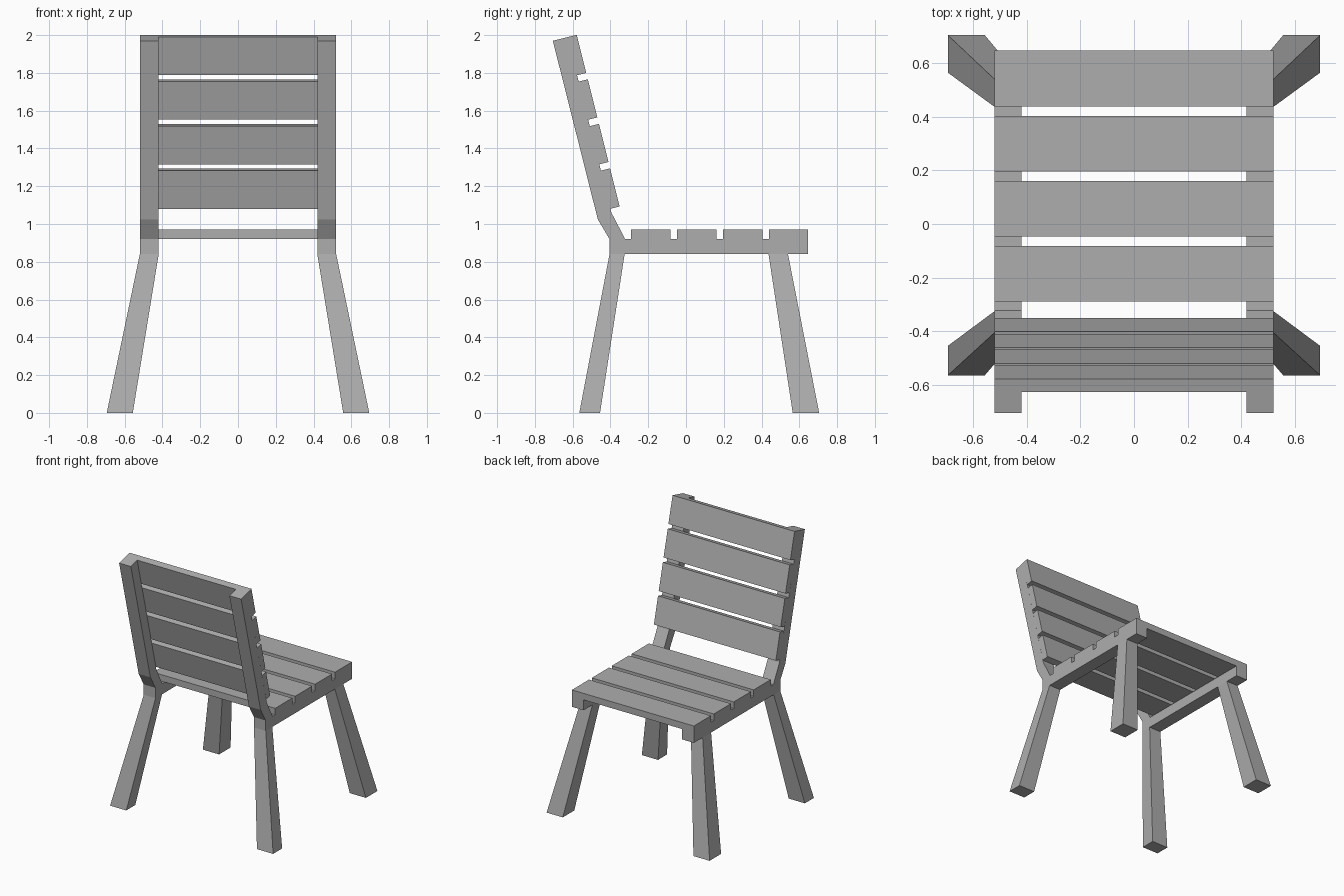
import bpy, bmesh
from mathutils import Vector

if "Cube" in bpy.data.objects:
    bpy.data.objects.remove(bpy.data.objects["Cube"])

wood = bpy.data.materials.new("grey paint")
wood.diffuse_color = (0.42, 0.42, 0.42, 1)
wood.use_nodes = True
wood.node_tree.nodes["Principled BSDF"].inputs["Base Color"].default_value = wood.diffuse_color

X_IN, X_OUT = 0.42, 0.52      # side frame thickness range
SLAT_W, PITCH, SLAT_T = 0.208, 0.243, 0.05


def loft(name, ring_a, ring_b, mirror=False):
    """Solid between two matching rings of points, optionally mirrored in x."""
    bm = bmesh.new()
    a = [bm.verts.new(p) for p in ring_a]
    b = [bm.verts.new(p) for p in ring_b]
    bm.faces.new(a)
    bm.faces.new(b[::-1])
    n = len(a)
    for i in range(n):
        j = (i + 1) % n
        bm.faces.new((a[i], b[i], b[j], a[j]))
    bmesh.ops.recalc_face_normals(bm, faces=bm.faces)
    me = bpy.data.meshes.new(name)
    bm.to_mesh(me)
    bm.free()
    me.materials.append(wood)
    ob = bpy.data.objects.new(name, me)
    bpy.context.collection.objects.link(ob)
    if mirror:
        ob.modifiers.new("mirror", 'MIRROR').use_mirror_merge = False
    return ob


def extrude_x(name, profile, x0, x1, mirror=False):
    return loft(name, [(x0, y, z) for y, z in profile],
                [(x1, y, z) for y, z in profile], mirror)


def rect(x0, x1, y0, y1, z):
    return [(x0, y0, z), (x1, y0, z), (x1, y1, z), (x0, y1, z)]


# Side frames: seat rail, bent knee and leaning back post in one profile
post_top = Vector((-0.705, 1.97))
up = Vector((-0.243, 0.970)).normalized()
fwd = Vector((up.y, -up.x))
front_top = post_top + fwd * 0.08
extrude_x("side_frame", [
    (-0.405, 0.84), (0.647, 0.84), (0.647, 0.92), (-0.322, 0.92),
    (-0.395, 1.06), tuple(front_top), tuple(post_top), (-0.467, 1.025),
    (-0.405, 0.92)], X_IN, X_OUT, mirror=True)

# Splayed, tapering legs
loft("front_leg", rect(X_IN, X_OUT, 0.437, 0.54, 0.84),
     rect(0.557, 0.695, 0.565, 0.705, 0), mirror=True)
loft("back_leg", rect(X_IN, X_OUT, -0.405, -0.325, 0.84),
     rect(0.557, 0.695, -0.565, -0.455, 0), mirror=True)

# Seat and back slats
for i in range(4):
    y1 = 0.647 - i * PITCH
    y0 = y1 - SLAT_W
    extrude_x(f"seat_slat_{i + 1}",
              [(y0, 0.92), (y1, 0.92), (y1, 0.92 + SLAT_T), (y0, 0.92 + SLAT_T)],
              -X_OUT, X_OUT)
    top = front_top - up * (i * PITCH)
    low = top - up * SLAT_W
    extrude_x(f"back_slat_{i + 1}",
              [tuple(p) for p in (low, low + fwd * SLAT_T, top + fwd * SLAT_T, top)],
              -X_OUT, X_OUT)
